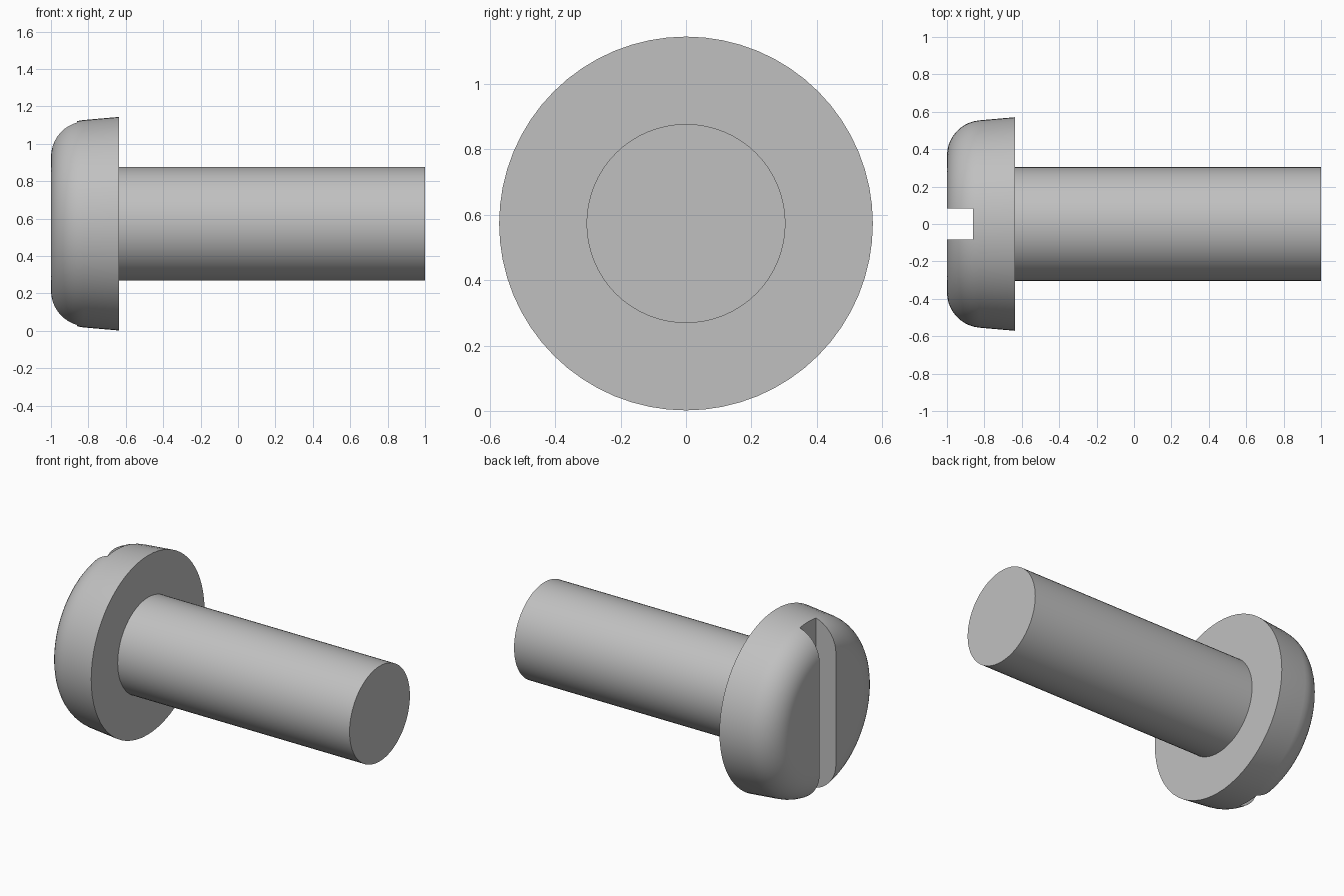
import bpy
import bmesh
import math
from mathutils import Matrix, Vector

default_cube = bpy.data.objects.get("Cube")
if default_cube:
    bpy.data.objects.remove(default_cube, do_unlink=True)

HEAD_RADIUS = 0.571
AXIS = Vector((0, 0, HEAD_RADIUS + 0.002))
SEAT_X = -0.636
SEGMENTS = 64

steel = bpy.data.materials.new("grey_steel")
steel.use_nodes = True
grey = (0.53, 0.53, 0.53, 1)
steel.diffuse_color = grey
steel.node_tree.nodes["Principled BSDF"].inputs["Base Color"].default_value = grey


def add_object(name, bm):
    bmesh.ops.recalc_face_normals(bm, faces=bm.faces)
    mesh = bpy.data.meshes.new(name)
    bm.to_mesh(mesh)
    bm.free()
    mesh.materials.append(steel)
    obj = bpy.data.objects.new(name, mesh)
    bpy.context.collection.objects.link(obj)
    return obj


def lathe(name, profile):
    """Revolve (x, radius) points about the screw axis and cap both ends."""
    bm = bmesh.new()
    rings = []
    for x, r in profile:
        ring = []
        for i in range(SEGMENTS):
            a = math.tau * i / SEGMENTS
            ring.append(bm.verts.new(AXIS + Vector((x, r * math.cos(a), r * math.sin(a)))))
        rings.append(ring)
    for a, b in zip(rings, rings[1:]):
        for i in range(SEGMENTS):
            j = (i + 1) % SEGMENTS
            bm.faces.new((a[i], a[j], b[j], b[i]))
    bm.faces.new(rings[0])
    bm.faces.new(rings[-1])
    return add_object(name, bm)


# Pan head: flat face, rounded shoulder, slightly flared side
fillet = 0.19
shoulder = []
for i in range(11):
    a = math.radians(85) * i / 10
    shoulder.append((-1 + fillet * (1 - math.cos(a)), 0.365 + fillet * math.sin(a)))
head = lathe("head", shoulder + [(SEAT_X, HEAD_RADIUS)])

# Plain shaft, set slightly into the head
shaft = lathe("shaft", [(SEAT_X - 0.04, 0.304), (1, 0.304)])

# Straight driver slot across the head
bm = bmesh.new()
bmesh.ops.create_cube(bm, size=1, matrix=Matrix.Translation(AXIS + Vector((-1, 0, 0)))
                      @ Matrix.Diagonal((0.28, 0.164, 2, 1)))
slot_cutter = add_object("slot_cutter", bm)
slot_cutter.hide_render = True
cut = head.modifiers.new("slot", 'BOOLEAN')
cut.operation = 'DIFFERENCE'
cut.solver = 'EXACT'
cut.object = slot_cutter

# Apply the cut, then smooth the round surfaces and keep the edges sharp
bpy.ops.object.select_all(action='DESELECT')
head.select_set(True)
bpy.context.view_layer.objects.active = head
bpy.ops.object.modifier_apply(modifier=cut.name)
bpy.data.objects.remove(slot_cutter, do_unlink=True)
shaft.select_set(True)
bpy.ops.object.shade_smooth_by_angle(angle=math.radians(30))
